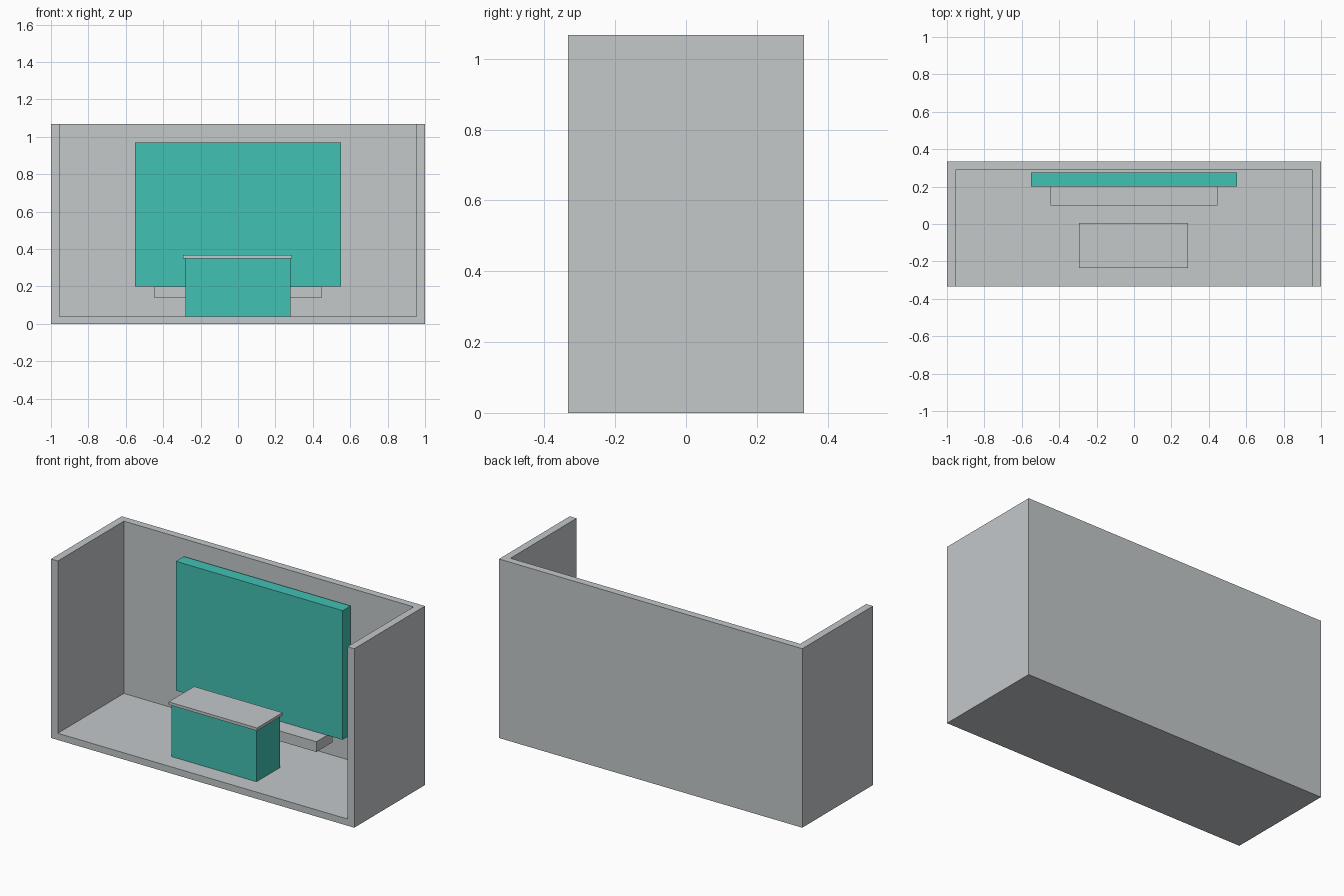
import bpy

default = bpy.data.objects.get("Cube")
if default:
    bpy.data.objects.remove(default, do_unlink=True)


def material(name, rgb):
    m = bpy.data.materials.new(name)
    m.use_nodes = True
    color = (*rgb, 1.0)
    m.diffuse_color = color
    bsdf = next(n for n in m.node_tree.nodes if n.type == "BSDF_PRINCIPLED")
    bsdf.inputs["Base Color"].default_value = color
    return m


GREY = material("light grey", (0.55, 0.58, 0.59))
TEAL = material("teal", (0.054, 0.533, 0.456))


def box(name, xs, ys, zs, mat):
    """Flat-shaded box spanning the given (min, max) ranges."""
    spans = (xs, ys, zs)
    bpy.ops.mesh.primitive_cube_add(size=1)
    ob = bpy.context.object
    ob.name = ob.data.name = name
    for v in ob.data.vertices:
        v.co = [lo + (c + 0.5) * (hi - lo) for c, (lo, hi) in zip(v.co, spans)]
    ob.data.materials.append(mat)
    return ob


HALF_DEPTH, HEIGHT = 0.333, 1.067

# Booth shell: floor, back wall and side walls, open at the front and top
shell = box("booth_shell", (-1, 1), (-HALF_DEPTH, HALF_DEPTH), (0, HEIGHT), GREY)
cutter = box("shell_cutter", (-0.955, 0.955), (-1, 0.289), (0.04, 2), GREY)
cutter.hide_render = True
cut = shell.modifiers.new("hollow", "BOOLEAN")
cut.operation = "DIFFERENCE"
cut.solver = "EXACT"
cut.object = cutter
bpy.context.view_layer.objects.active = shell
bpy.ops.object.modifier_apply(modifier=cut.name)
bpy.data.objects.remove(cutter, do_unlink=True)

# Display panel in front of the back wall, with a shelf under it
box("display_panel", (-0.55, 0.55), (0.2, 0.275), (0.2, 0.97), TEAL)
box("shelf", (-0.447, 0.447), (0.1, 0.25), (0.138, 0.199), GREY)

# Reception counter with a thin overhanging top
box("counter_body", (-0.282, 0.28), (-0.225, -0.005), (0.002, 0.35), TEAL)
box("counter_top", (-0.293, 0.29), (-0.235, 0.005), (0.35, 0.367), GREY)
